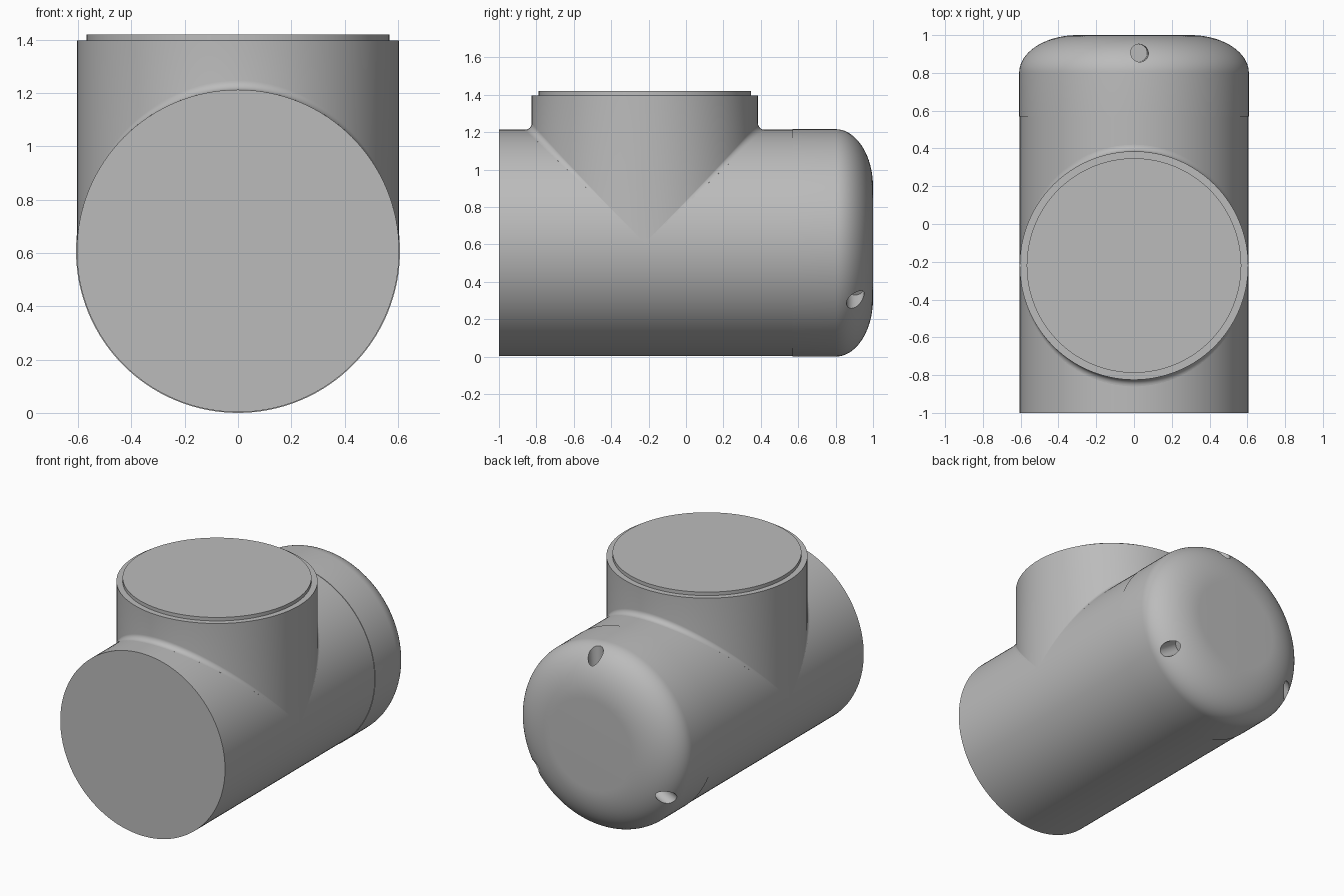
import bpy, bmesh, math
from mathutils import Matrix, Vector

default = bpy.data.objects.get("Cube")
if default:
    bpy.data.objects.remove(default, do_unlink=True)

SEG = 128
R = 0.605            # pipe and branch radius
AXIS_Z = 0.608       # height of the pipe axis
BRANCH_Y = -0.22     # centre of the upright branch
ANGLES = [2 * math.pi * i / SEG for i in range(SEG)]

grey = bpy.data.materials.new("plain grey")
grey.use_nodes = True
colour = (0.5, 0.5, 0.5, 1)
grey.diffuse_color = colour
grey.node_tree.nodes["Principled BSDF"].inputs["Base Color"].default_value = colour


def loft(name, rings, cap_start=True):
    """Skin a stack of closed rings and close the ends."""
    bm = bmesh.new()
    rows = [[bm.verts.new(p) for p in ring] for ring in rings]
    for a, b in zip(rows, rows[1:]):
        for i in range(SEG):
            j = (i + 1) % SEG
            bm.faces.new((a[i], a[j], b[j], b[i]))
    if cap_start:
        bm.faces.new(rows[0][::-1])
    bm.faces.new(rows[-1])
    bmesh.ops.recalc_face_normals(bm, faces=bm.faces)
    mesh = bpy.data.meshes.new(name)
    bm.to_mesh(mesh)
    bm.free()
    mesh.materials.append(grey)
    obj = bpy.data.objects.new(name, mesh)
    bpy.context.collection.objects.link(obj)
    return obj


def smooth(obj):
    bpy.ops.object.select_all(action='DESELECT')
    obj.select_set(True)
    bpy.context.view_layer.objects.active = obj
    bpy.ops.object.shade_smooth_by_angle(angle=math.radians(30))


def pipe_ring(r, y):
    return [(r * math.cos(a), y, AXIS_Z + r * math.sin(a)) for a in ANGLES]


def branch_ring(r, z):
    return [(r * math.cos(a), BRANCH_Y + r * math.sin(a), z) for a in ANGLES]


# Main horizontal pipe with a flat front
smooth(loft("main_pipe", [pipe_ring(R, -1), pipe_ring(R, 0.6)]))

# Rounded end cap
cap_r, round_r, round_y, steps = 0.608, 0.31, 0.2, 20
rings = [pipe_ring(cap_r, 0.57)]
for k in range(steps + 1):
    t = math.pi / 2 * k / steps
    rings.append(pipe_ring(cap_r - round_r * (1 - math.cos(t)),
                           1 - round_y * (1 - math.sin(t))))
end_cap = loft("end_cap", rings)

# Three radial screw holes drilled in the rounded rim
bm = bmesh.new()
for k in range(3):
    a = math.radians(87 + 120 * k)
    d = Vector((math.cos(a), 0, math.sin(a)))
    place = Matrix.Translation(d * 0.56 + Vector((0, 0.905, AXIS_Z)))
    bmesh.ops.create_cone(bm, cap_ends=True, segments=32, radius1=0.047,
                          radius2=0.047, depth=0.24,
                          matrix=place @ d.to_track_quat('Z', 'Y').to_matrix().to_4x4())
mesh = bpy.data.meshes.new("hole_cutter")
bm.to_mesh(mesh)
bm.free()
cutter = bpy.data.objects.new("hole_cutter", mesh)
cutter.hide_render = True
bpy.context.collection.objects.link(cutter)
cut = end_cap.modifiers.new("holes", 'BOOLEAN')
cut.operation = 'DIFFERENCE'
cut.solver = 'EXACT'
cut.object = cutter
bpy.context.view_layer.objects.active = end_cap
bpy.ops.object.modifier_apply(modifier=cut.name)
bpy.data.objects.remove(cutter, do_unlink=True)
smooth(end_cap)


# Upright branch, blended into the pipe by a fillet that fades at the sides
def fillet_ring(t, drop=0.0):
    ring = []
    for a in ANGLES:
        f = 0.035 * math.sin(a) ** 2
        r = R + f * (1 - math.sin(t))
        x = r * math.cos(a)
        surface = AXIS_Z + math.sqrt(max(R * R - x * x, 0))
        ring.append((x, BRANCH_Y + r * math.sin(a),
                     surface + f * (1 - math.cos(t)) - drop))
    return ring


rings = [fillet_ring(0, 0.01)]
rings += [fillet_ring(math.pi / 2 * k / 8) for k in range(9)]
rings.append(branch_ring(R, 1.397))
smooth(loft("branch", rings, cap_start=False))

# Raised lid on the branch
smooth(loft("lid", [branch_ring(0.568, 1.38), branch_ring(0.568, 1.42)]))
